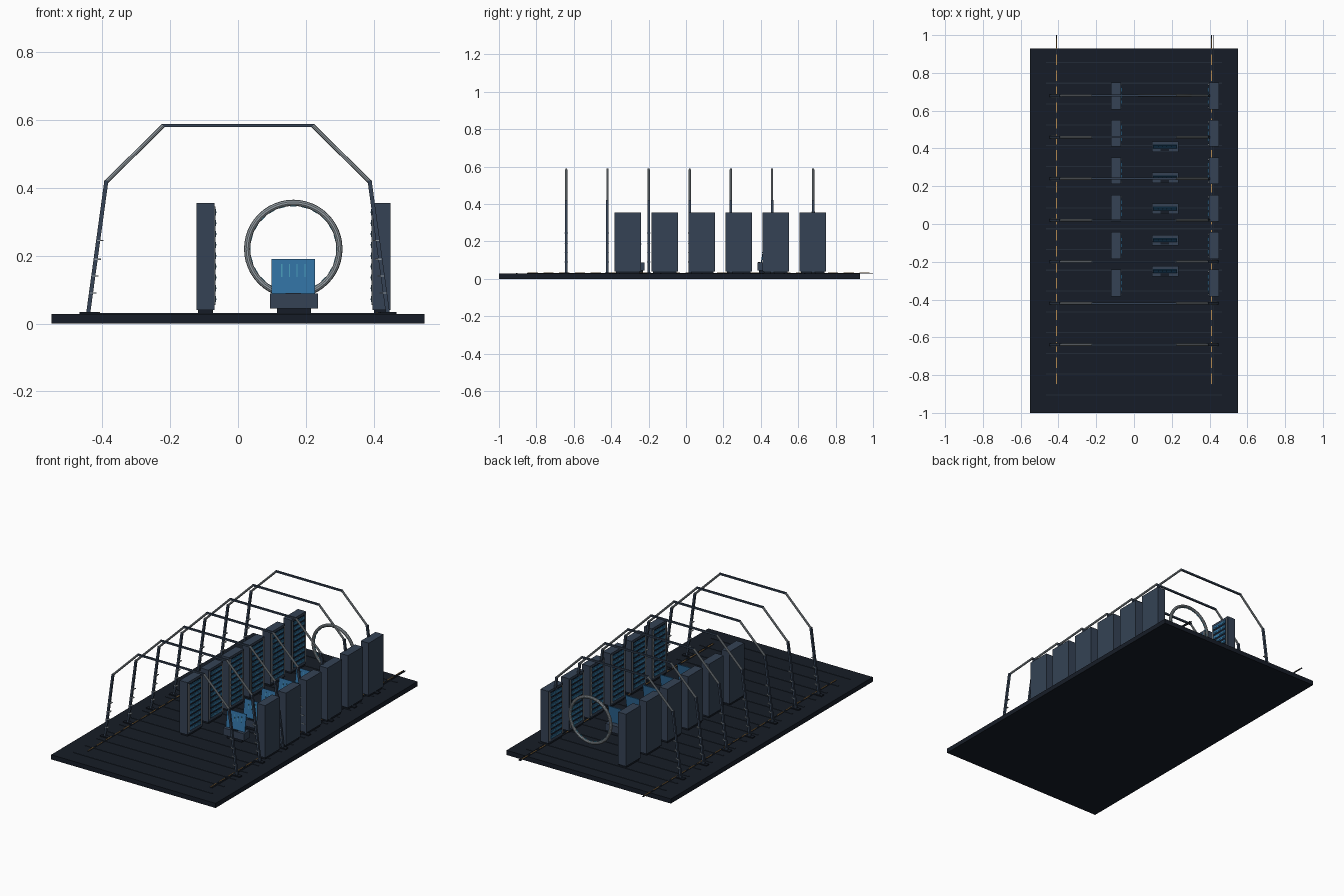
import bpy, math
from mathutils import Vector, Matrix

if "Cube" in bpy.data.objects:
    bpy.data.objects.remove(bpy.data.objects["Cube"])


def material(name, r, g, b):
    m = bpy.data.materials.new(name)
    m.diffuse_color = (r, g, b, 1)
    m.use_nodes = True
    m.node_tree.nodes["Principled BSDF"].inputs["Base Color"].default_value = m.diffuse_color
    return m


DECK = material("deck_dark", 0.008, 0.012, 0.02)
SLAT = material("slat_dark", 0.016, 0.024, 0.038)
NAVY = material("navy_metal", 0.035, 0.055, 0.09)
STEEL = material("steel", 0.3, 0.34, 0.37)
BLUE = material("screen_blue", 0.03, 0.16, 0.35)
CYAN = material("cyan_light", 0.06, 0.3, 0.45)
AMBER = material("amber", 0.45, 0.25, 0.08)


def mesh_object(name, verts, faces, mat):
    me = bpy.data.meshes.new(name)
    me.from_pydata(verts, [], faces)
    me.materials.append(mat)
    ob = bpy.data.objects.new(name, me)
    bpy.context.collection.objects.link(ob)
    return ob


BOX_FACES = [(0, 1, 3, 2), (4, 6, 7, 5), (0, 4, 5, 1),
             (2, 3, 7, 6), (0, 2, 6, 4), (1, 5, 7, 3)]


def box(name, center, size, mat, rot=None):
    c, s = Vector(center), Vector(size) / 2
    verts = []
    for i in (-1, 1):
        for j in (-1, 1):
            for k in (-1, 1):
                v = Vector((i * s.x, j * s.y, k * s.z))
                verts.append(c + (rot @ v if rot else v))
    return mesh_object(name, verts, BOX_FACES, mat)


def beam(name, a, b, width, depth, mat):
    # box beam between two points in the xz plane
    a, b = Vector(a), Vector(b)
    d = b - a
    rot = Matrix.Rotation(math.atan2(d.x, d.z), 3, 'Y')
    return box(name, (a + b) / 2, (width, depth, d.length), mat, rot)


def tube(name, a, b, radius, mat, sides=8):
    a, b = Vector(a), Vector(b)
    q = (b - a).to_track_quat('Z', 'Y')
    verts = []
    for p in (a, b):
        for i in range(sides):
            t = 2 * math.pi * i / sides
            verts.append(p + q @ Vector((radius * math.cos(t), radius * math.sin(t), 0)))
    faces = [(i, (i + 1) % sides, sides + (i + 1) % sides, sides + i) for i in range(sides)]
    faces += [tuple(reversed(range(sides))), tuple(range(sides, 2 * sides))]
    return mesh_object(name, verts, faces, mat)


# floor deck and its thin cross slats
box("floor_deck", (0, -0.035, 0.014), (1.1, 1.93, 0.028), DECK)
for i in range(17):
    box("floor_slat", (0, 0.855 - 0.11 * i, 0.029), (0.93, 0.006, 0.004), SLAT)

# edge rails with amber dashes
for s in (-1, 1):
    box("edge_rail", (s * 0.41, 0.075, 0.030), (0.006, 1.85, 0.004), SLAT)
    for i in range(22):
        box("edge_dash", (s * 0.41, -0.82 + 0.0845 * i, 0.0325),
            (0.006, 0.055, 0.002), AMBER)
box("side_cable", (0.42, 0.075, 0.030), (0.004, 1.85, 0.004), SLAT)

# arched ribs
for n in range(7):
    y = -0.64 + 0.22 * n
    beam("rib_top", (-0.224, y, 0.584), (0.224, y, 0.584), 0.010, 0.010, NAVY)
    for s in (-1, 1):
        beam("rib_leg", (s * 0.442, y, 0.028), (s * 0.388, y, 0.422), 0.012, 0.013, NAVY)
        tube("rib_diagonal", (s * 0.388, y, 0.418), (s * 0.220, y, 0.584), 0.0062, STEEL)
        box("rib_foot", (s * 0.440, y, 0.031), (0.055, 0.024, 0.006), DECK)
        for z in (0.09, 0.14, 0.19, 0.245):
            x = 0.442 - 0.054 * (z - 0.028) / 0.394
            box("leg_clamp", (s * (x - 0.006), y, z), (0.020, 0.018, 0.004), STEEL)

# two rows of equipment cabinets facing the aisle between them
for x, f in ((-0.096, 1), (0.423, -1)):
    for n in range(6):
        y = -0.312 + 0.198 * n
        face = x + f * 0.0265
        box("cabinet_plinth", (x, y, 0.035), (0.044, 0.125, 0.014), DECK)
        box("cabinet_body", (x, y, 0.198), (0.053, 0.141, 0.316), NAVY)
        box("cabinet_panel", (face, y, 0.2), (0.003, 0.115, 0.285), DECK)
        for e in (-1, 1):
            box("cabinet_post", (face + f * 0.001, y + e * 0.061, 0.2),
                (0.005, 0.007, 0.29), STEEL)
        for k in range(9):
            z = 0.072 + 0.032 * k
            box("cabinet_unit", (face + f * 0.002, y, z), (0.005, 0.104, 0.018), BLUE)
            for j in (-1, 0, 1):
                box("unit_light", (face + f * 0.005, y + 0.032 * j, z),
                    (0.003, 0.018, 0.005), CYAN)

# operator consoles with tilted screens
tilt = Matrix.Rotation(math.radians(-9), 3, 'X')
for n in range(5):
    y = -0.25 + 0.165 * n
    mid = Vector((0.163, y + 0.001, 0.139))
    box("console_plinth", (0.165, y, 0.037), (0.10, 0.04, 0.018), DECK)
    box("console_body", (0.165, y, 0.0665), (0.141, 0.056, 0.043), NAVY)
    box("console_screen", mid, (0.127, 0.005, 0.103), BLUE, tilt)
    for j in range(4):
        box("screen_bar", mid + tilt @ Vector((-0.034 + 0.0227 * j, -0.003, 0.017)),
            (0.003, 0.002, 0.038), CYAN, tilt)
    box("console_keys", (0.163, y - 0.018, 0.089), (0.045, 0.012, 0.003), DECK)

# upright ring at the back with a lit inner band
bpy.ops.mesh.primitive_torus_add(
    major_segments=48, minor_segments=10, major_radius=0.136, minor_radius=0.0092,
    location=(0.163, 0.68, 0.22), rotation=(math.pi / 2, 0, 0))
ring = bpy.context.object
ring.name = "gate_ring"
ring.data.materials.append(STEEL)
bpy.ops.object.shade_smooth_by_angle()
for i in range(24):
    t = 2 * math.pi * i / 24
    p = (0.163 + 0.127 * math.sin(t), 0.68, 0.22 + 0.127 * math.cos(t))
    box("ring_light", p, (0.018, 0.006, 0.003), CYAN, Matrix.Rotation(t, 3, 'Y'))
